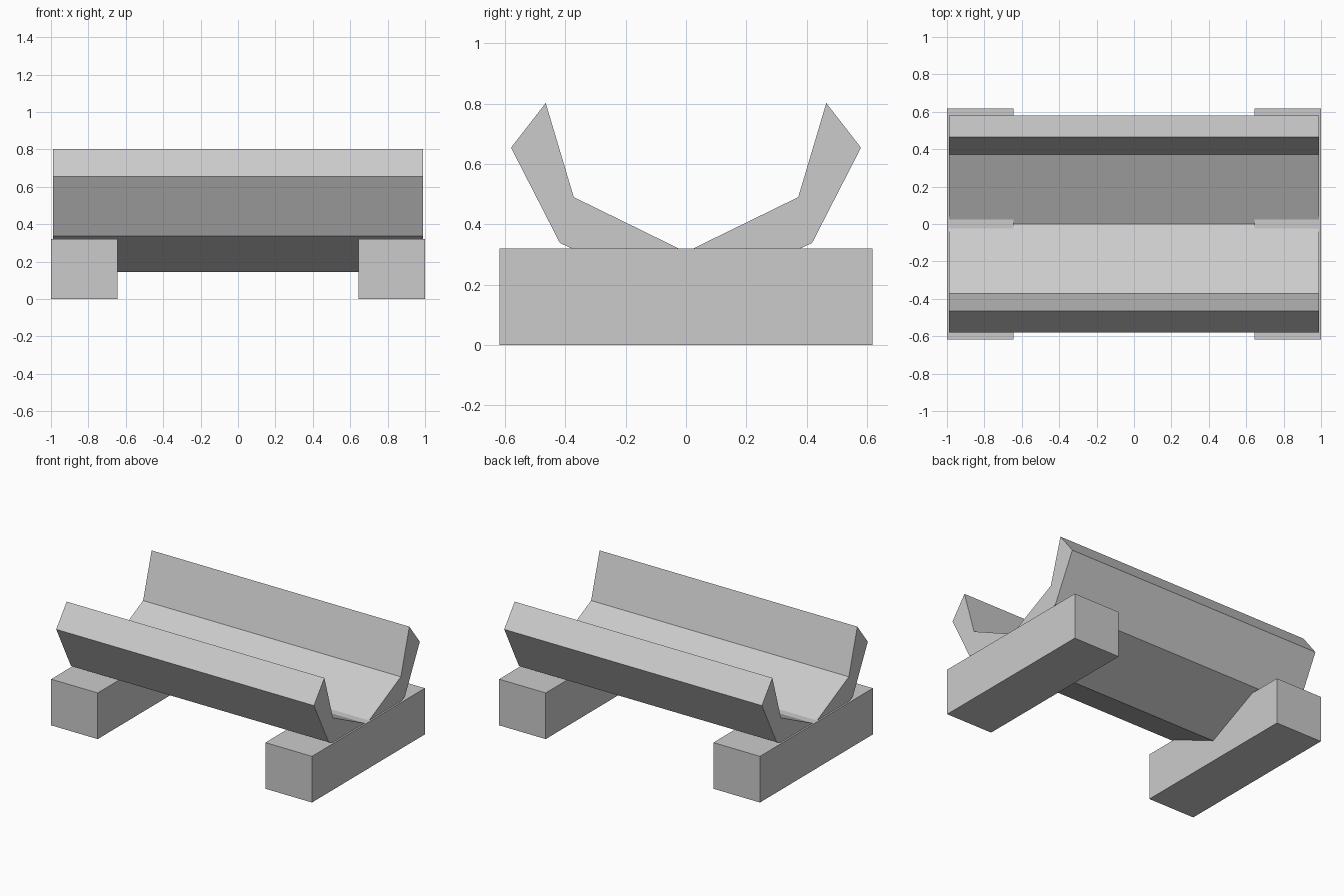
import bpy, bmesh

if "Cube" in bpy.data.objects:
    bpy.data.objects.remove(bpy.data.objects["Cube"])


def extrude_profile(name, profile, x0, x1):
    """Closed (y, z) profile swept along x."""
    bm = bmesh.new()
    face = bm.faces.new([bm.verts.new((x0, y, z)) for y, z in profile])
    ext = bmesh.ops.extrude_face_region(bm, geom=[face], use_keep_orig=True)
    moved = [g for g in ext["geom"] if isinstance(g, bmesh.types.BMVert)]
    bmesh.ops.translate(bm, verts=moved, vec=(x1 - x0, 0, 0))
    bmesh.ops.recalc_face_normals(bm, faces=bm.faces)
    mesh = bpy.data.meshes.new(name)
    bm.to_mesh(mesh)
    bm.free()
    obj = bpy.data.objects.new(name, mesh)
    bpy.context.collection.objects.link(obj)
    return obj


# Hollowed trough: right half from outer bottom up over the rim to inner bottom
outer_bottom, inner_bottom = (0, 0.145), (0, 0.308)
half = [(0.418, 0.338), (0.58, 0.654), (0.465, 0.802), (0.372, 0.49)]
mirrored = [(-y, z) for y, z in reversed(half)]
extrude_profile("trough", [outer_bottom] + half + [inner_bottom] + mirrored,
                -0.988, 0.988)

# Support beams under each end
beam = [(-0.618, 0), (0.618, 0), (0.618, 0.32), (-0.618, 0.32)]
for side, x0, x1 in (("left", -1, -0.643), ("right", 0.643, 1)):
    extrude_profile(side + "_support_beam", beam, x0, x1)
